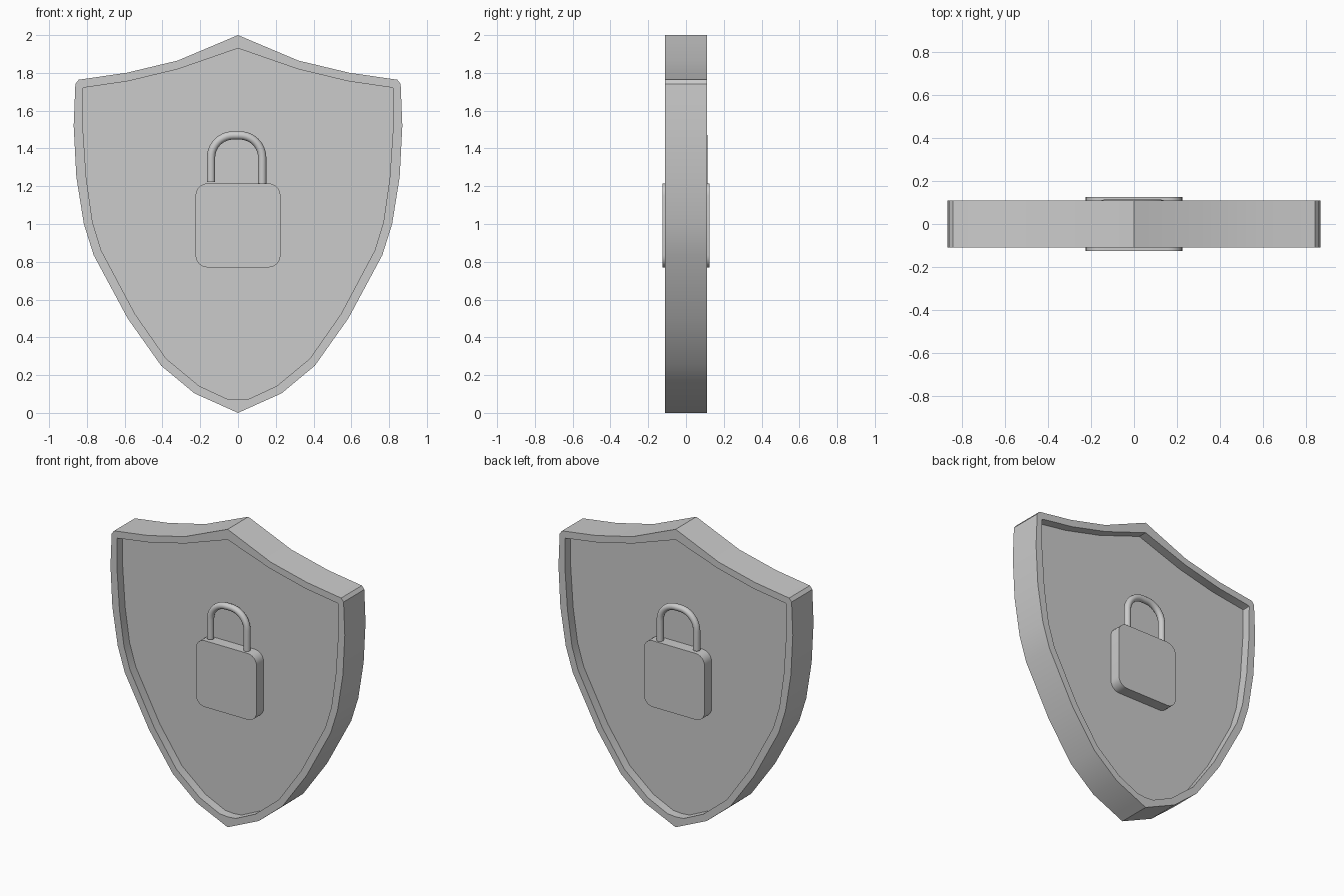
import bpy, bmesh
from math import sin, cos, pi, radians

if "Cube" in bpy.data.objects:
    bpy.data.objects.remove(bpy.data.objects["Cube"])

def mesh_object(name, bm):
    bmesh.ops.recalc_face_normals(bm, faces=bm.faces)
    me = bpy.data.meshes.new(name)
    bm.to_mesh(me)
    bm.free()
    ob = bpy.data.objects.new(name, me)
    bpy.context.collection.objects.link(ob)
    bpy.context.view_layer.objects.active = ob
    ob.select_set(True)
    bpy.ops.object.shade_smooth_by_angle(angle=radians(25))
    ob.select_set(False)
    return ob

def loft(name, rings):
    """Bridge equal-length closed rings of (x, y, z) and cap both ends."""
    bm = bmesh.new()
    loops = [[bm.verts.new(p) for p in ring] for ring in rings]
    n = len(loops[0])
    for a, b in zip(loops, loops[1:]):
        for i in range(n):
            j = (i + 1) % n
            bm.faces.new((a[i], a[j], b[j], b[i]))
    bm.faces.new(loops[0])
    bm.faces.new(loops[-1])
    return mesh_object(name, bm)

def at_y(profile, y):
    return [(x, y, z) for x, z in profile]

def mirrored(half):
    """Half outline from top centre to bottom centre, completed across x = 0."""
    return half + [(-x, z) for x, z in half[-2:0:-1]]

def arc(cx, cz, r, a0, a1, steps):
    return [(cx + r * cos(radians(a0 + (a1 - a0) * i / steps)),
             cz + r * sin(radians(a0 + (a1 - a0) * i / steps))) for i in range(steps + 1)]

# Shield: outer wall, rim and a recessed panel on both faces
outer = mirrored([(0, 2.0), (.32, 1.865), (.592, 1.80), (.843, 1.764), (.861, 1.742),
                  (.87, 1.52), (.856, 1.25), (.816, 1.0), (.764, .835), (.584, .5),
                  (.407, .25), (.23, .103), (.06, .027), (0, 0)])
inner = mirrored([(0, 1.93), (.317, 1.82), (.582, 1.756), (.815, 1.722), (.823, 1.718),
                  (.822, 1.52), (.803, 1.24), (.77, 1.01), (.724, .86), (.544, .522),
                  (.38, .287), (.206, .143), (.06, .075), (0, .07)])
loft("shield", [at_y(inner, -.05), at_y(inner, -.11), at_y(outer, -.11),
                at_y(outer, .11), at_y(inner, .11), at_y(inner, .05)])

# Padlock body outline: square with rounded corners
w, z0, z1, r = .225, .77, 1.215, .065
body = []
for cx, cz, a in ((w - r, z1 - r, 0), (r - w, z1 - r, 90), (r - w, z0 + r, 180), (w - r, z0 + r, 270)):
    body += arc(cx, cz, r, a, a + 90, 6)

# Shackle centre line: two legs joined by a rounded top
xl, xr, zt, sr = -.143, .128, 1.469, .118
path = ([(xr, 1.2)] + arc(xr - sr, zt - sr, sr, 0, 90, 10)
        + arc(xl + sr, zt - sr, sr, 90, 180, 10) + [(xl, 1.222)])

def shackle(name, y):
    cu = bpy.data.curves.new(name, 'CURVE')
    cu.dimensions = '3D'
    cu.bevel_depth = .022
    cu.bevel_resolution = 4
    cu.use_fill_caps = True
    sp = cu.splines.new('POLY')
    sp.points.add(len(path) - 1)
    for p, (x, z) in zip(sp.points, path):
        p.co = (x, y, z, 1)
    ob = bpy.data.objects.new(name, cu)
    bpy.context.collection.objects.link(ob)

# One padlock on each face
for side, s, ys in (("front", -1, -.087), ("back", 1, .091)):
    loft("padlock_body_" + side, [at_y(body, s * .045), at_y(body, s * .125)])
    shackle("padlock_shackle_" + side, ys)
